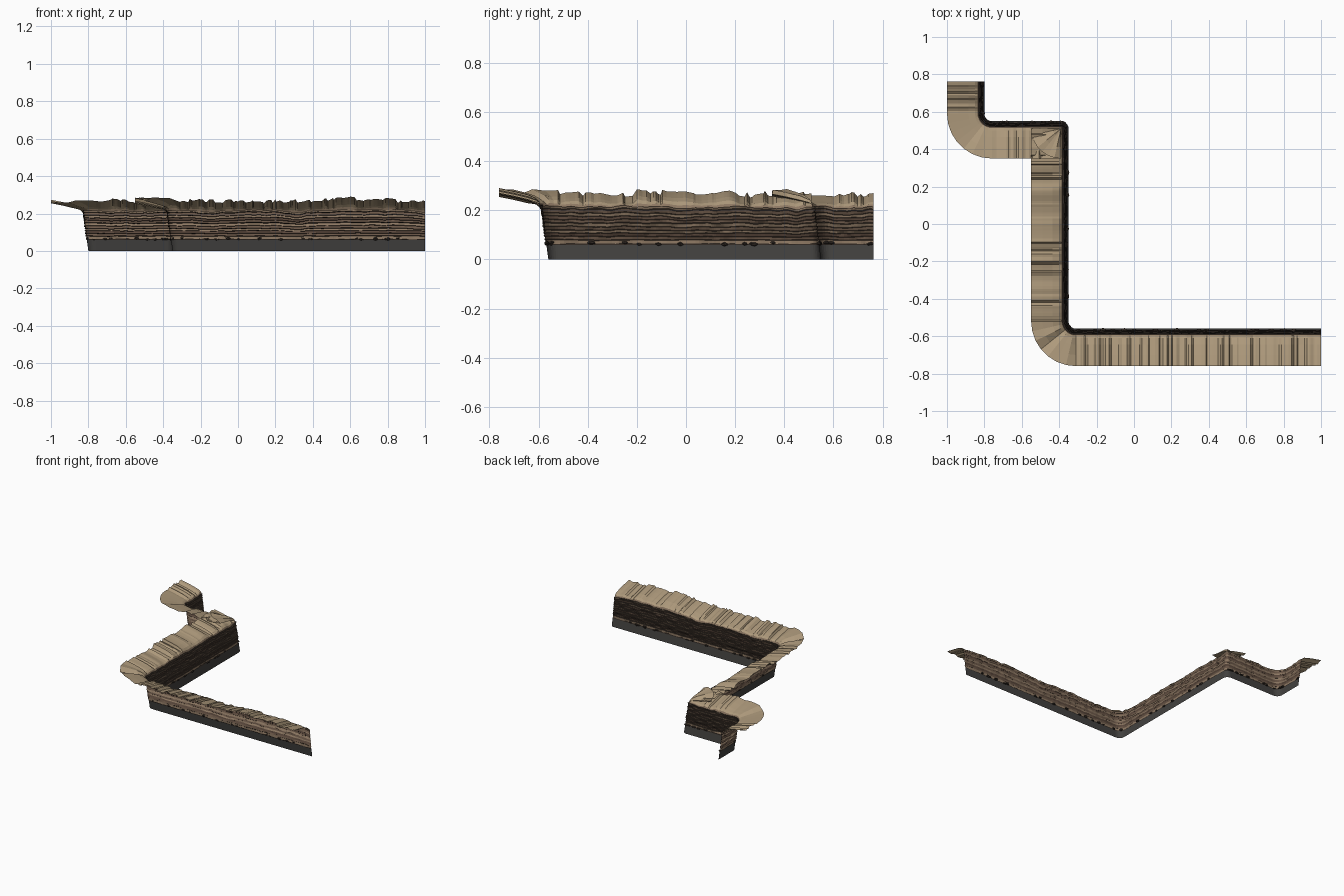
import bpy, bmesh, math, random
from mathutils import Vector, noise

if "Cube" in bpy.data.objects:
    bpy.data.objects.remove(bpy.data.objects["Cube"])

random.seed(4)
R = 0.04                      # corner fillet radius
STEP = 0.011                  # spacing of cross-sections along the cliff
CORNERS = [(-0.8, 0.762), (-0.8, 0.55), (-0.35, 0.55), (-0.35, -0.56), (1.0, -0.56)]


def material(name, rgb):
    m = bpy.data.materials.new(name)
    m.diffuse_color = (*rgb, 1)
    m.use_nodes = True
    m.node_tree.nodes["Principled BSDF"].inputs["Base Color"].default_value = m.diffuse_color
    return m


MATS = [material("base_grey", (0.055, 0.053, 0.05)),
        material("dark_seam", (0.03, 0.022, 0.017)),
        material("mid_brown", (0.15, 0.098, 0.066)),
        material("light_brown", (0.27, 0.19, 0.125)),
        material("red_brown", (0.105, 0.066, 0.046)),
        material("sand_top", (0.42, 0.32, 0.2))]


def right(v):
    return Vector((v.y, -v.x))


def make_stations():
    """Foot-line points with the direction the plateau extends in."""
    pts = [Vector(c) for c in CORNERS]
    out = []
    for i in range(len(pts) - 1):
        u = (pts[i + 1] - pts[i]).normalized()
        a = pts[i] + u * (R if i else 0)
        last = i == len(pts) - 2
        b = pts[i + 1] - u * (0 if last else R)
        n = round((b - a).length / STEP)
        for k in range(n + 1):
            t = k / n
            if 0 < k < n:
                t += random.uniform(-0.35, 0.35) / n
            out.append((a.lerp(b, t), right(u)))
        if not last:
            v = (pts[i + 2] - pts[i + 1]).normalized()
            c = b + v * R
            for k in range(1, 7):
                th = math.pi / 2 * k / 7
                out.append((c + R * (u * math.sin(th) - v * math.cos(th)),
                            right(u) * math.cos(th) + right(v) * math.sin(th)))
    return out


stations = make_stations()

# Height variation along the cliff: broad waves plus sharp ridges
wave, ridge, run = [], [], 0.0
prev, level = stations[0][0], 0.0
for p, n in stations:
    run += (p - prev).length
    prev = p
    wave.append(0.014 * noise.noise(Vector((run * 9, 0.3, 0.7)))
                + 0.007 * noise.noise(Vector((run * 24, 5.1, 0.2))))
    if random.random() < 0.55:
        level = random.uniform(-0.011, 0.011)
    ridge.append(level + 0.012 * noise.noise(Vector((run * 14, 2.2, 8.4))))


def sheet(name, rows, place):
    """Skin a grid: rows of the cross-section by stations along the cliff."""
    bm = bmesh.new()
    grid = [[bm.verts.new(place(i, j)) for j in range(len(rows))]
            for i in range(len(stations))]
    for i in range(len(stations) - 1):
        for j in range(len(rows) - 1):
            f = bm.faces.new((grid[i][j], grid[i][j + 1], grid[i + 1][j + 1], grid[i + 1][j]))
            f.material_index = rows[j][2]
    bmesh.ops.reverse_faces(bm, faces=bm.faces)
    me = bpy.data.meshes.new(name)
    bm.to_mesh(me)
    bm.free()
    for m in MATS:
        me.materials.append(m)
    ob = bpy.data.objects.new(name, me)
    bpy.context.collection.objects.link(ob)
    return ob


# Strata rows: (offset into the cliff, height, material of the band above)
TOP = 0.212
wall_rows = [(0.0, 0.0, 0), (0.008, 0.058, 1)]
z, k = 0.064, 0
while z < TOP - 0.006:
    lean = 0.004 + 0.026 * z / TOP
    wall_rows.append((lean + random.uniform(-0.002, 0.002), z, (3, 2, 4, 3, 2)[k % 5]))
    z += random.uniform(0.008, 0.014)
    # thin dark overhanging seam
    wall_rows.append((lean - random.uniform(0.002, 0.005), z, 1))
    z += random.uniform(0.002, 0.004)
    k += 1
wall_rows.append((0.032, TOP, 3))


def wall_point(i, j):
    (p, n), (d, z, _) = stations[i], wall_rows[j]
    grow = max(0.0, (z - 0.06) / (TOP - 0.06))
    if 1 < j < len(wall_rows) - 1:
        q = Vector((p.x * 30, p.y * 30, z * 90))
        d += 0.004 * noise.noise(q)
        z += 0.003 * noise.noise(q * 0.6 + Vector((7, 3, 1)))
    q = p + n * d
    return q.x, q.y, z + wave[i] * grow


sheet("cliff_wall", wall_rows, wall_point)

# Plateau rim: rises away from the cliff edge in sharp cross ridges
rim_rows = [(0.032, TOP, 3), (0.037, 0.222, 5), (0.05, 0.232, 5), (0.085, 0.243, 5),
            (0.14, 0.256, 5), (0.2, 0.268, 5)]


def rim_point(i, j):
    (p, n), (d, z, _) = stations[i], rim_rows[j]
    t = min(1.0, j / 3)
    q = p + n * d
    return q.x, q.y, z + wave[i] * (1 - 0.5 * t) + ridge[i] * t


sheet("plateau_rim", rim_rows, rim_point)

# Loose rocks wedged along the ledge above the grey base
bm = bmesh.new()
for _ in range(45):
    p, n = random.choice(stations)
    res = bmesh.ops.create_icosphere(bm, subdivisions=1, radius=1)
    s = random.uniform(0.006, 0.011)
    c = p + n * 0.006
    along = Vector((-n.y, n.x))
    h = random.choice((0.062, 0.064, 0.068))
    for v in res["verts"]:
        w = v.co * s * random.uniform(0.75, 1.15)
        q = c + along * w.x * 1.6 + n * w.y
        v.co = (q.x, q.y, h + w.z * 0.8)
me = bpy.data.meshes.new("ledge_rocks")
bm.to_mesh(me)
bm.free()
me.materials.append(MATS[1])
bpy.context.collection.objects.link(bpy.data.objects.new("ledge_rocks", me))
